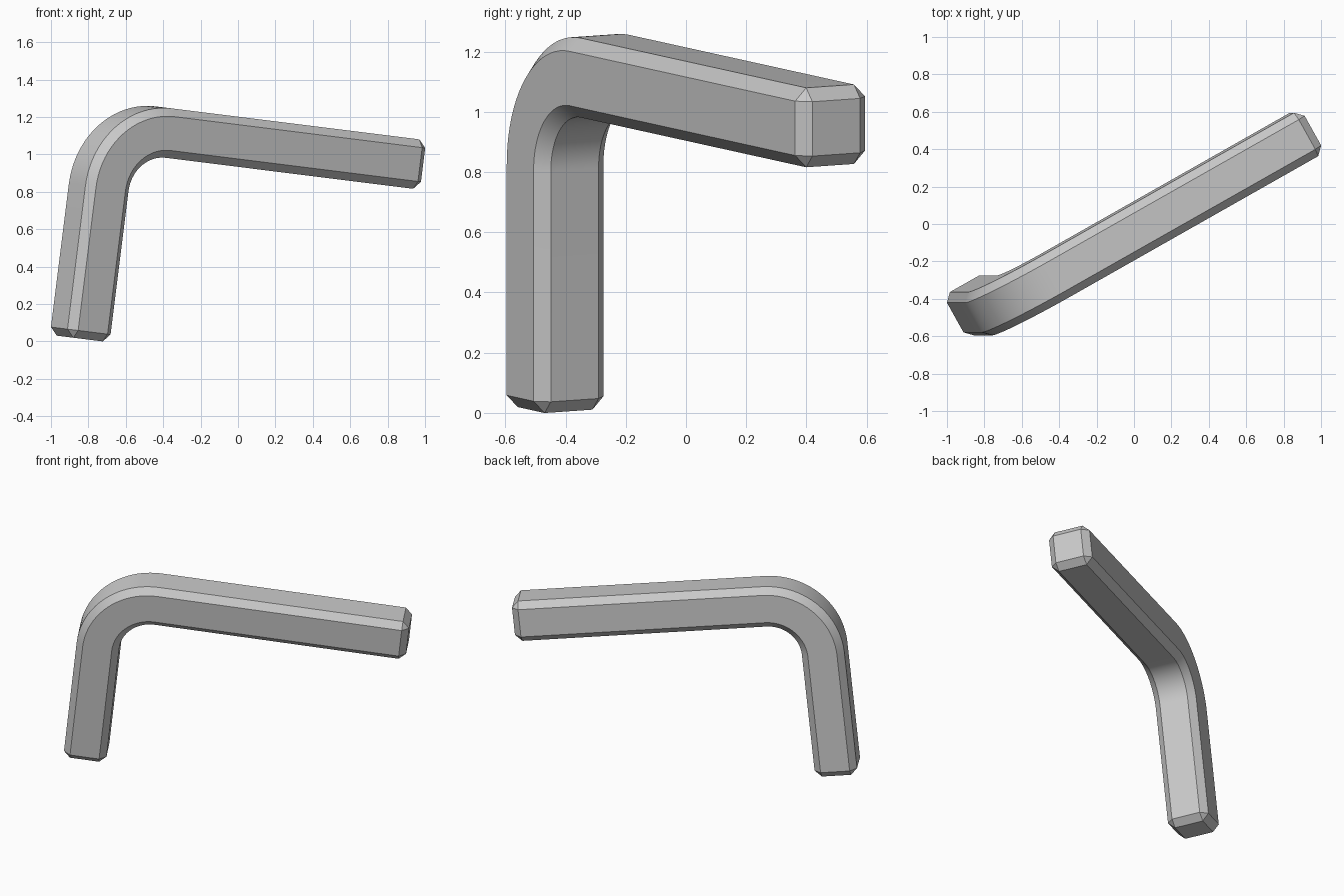
import bpy, bmesh
from math import sin, cos, pi, radians
from mathutils import Matrix, Vector

cube = bpy.data.objects.get("Cube")
if cube:
    bpy.data.objects.remove(cube, do_unlink=True)

HALF, CHAMFER = 0.133, 0.042      # bar half width and edge chamfer
LONG, SHORT = 1.906, 1.149        # centre-line arm lengths, to the corner
BEND, STEPS = 0.335, 20           # centre-line bend radius and segments

steel = bpy.data.materials.new("grey_steel")
steel.use_nodes = True
grey = (0.58, 0.58, 0.58, 1)
steel.diffuse_color = grey
steel.node_tree.nodes["Principled BSDF"].inputs["Base Color"].default_value = grey


def section(bm, x, z, turn, half):
    """Chamfered square across the bar; half = core size collapses it to a square."""
    core = HALF - CHAMFER
    inner = Vector((cos(turn), 0, -sin(turn)))
    side = Vector((0, 1, 0))
    ring = []
    for sx, sy in ((1, 1), (-1, 1), (-1, -1), (1, -1)):
        pair = [(sx * half, sy * core), (sx * core, sy * half)]
        if sx != sy:
            pair.reverse()
        ring += [bm.verts.new(Vector((x, 0, z)) + inner * a + side * b)
                 for a, b in pair]
    return ring


bm = bmesh.new()
# Short arm end, bend, long arm end
rings = [section(bm, 0, 0, 0, HALF - CHAMFER),
         section(bm, 0, CHAMFER, 0, HALF)]
for i in range(STEPS + 1):
    t = pi / 2 * i / STEPS
    rings.append(section(bm, BEND - BEND * cos(t),
                         SHORT - BEND + BEND * sin(t), t, HALF))
rings += [section(bm, LONG - CHAMFER, SHORT, pi / 2, HALF),
          section(bm, LONG, SHORT, pi / 2, HALF - CHAMFER)]

# Skin the sections and close both ends
for a, b in zip(rings, rings[1:]):
    for i in range(8):
        j = (i + 1) % 8
        bm.faces.new((a[i], a[j], b[j], b[i]))
bm.faces.new(rings[0])
bm.faces.new(rings[-1])
bmesh.ops.remove_doubles(bm, verts=bm.verts, dist=0.0005)
bmesh.ops.recalc_face_normals(bm, faces=bm.faces)

# Pose the bar: turned about the upright axis, then tipped sideways
bm.transform(Matrix.Translation((-0.846, -0.435, 0.015))
             @ Matrix.Rotation(radians(7.13), 4, 'Y')
             @ Matrix.Rotation(radians(29.35), 4, 'Z'))

mesh = bpy.data.meshes.new("bent_hex_key_bar")
bm.to_mesh(mesh)
bm.free()
mesh.materials.append(steel)
bar = bpy.data.objects.new("bent_bar", mesh)
bpy.context.collection.objects.link(bar)
bpy.ops.object.select_all(action='DESELECT')
bar.select_set(True)
bpy.context.view_layer.objects.active = bar
bpy.ops.object.shade_smooth_by_angle(angle=radians(30))
